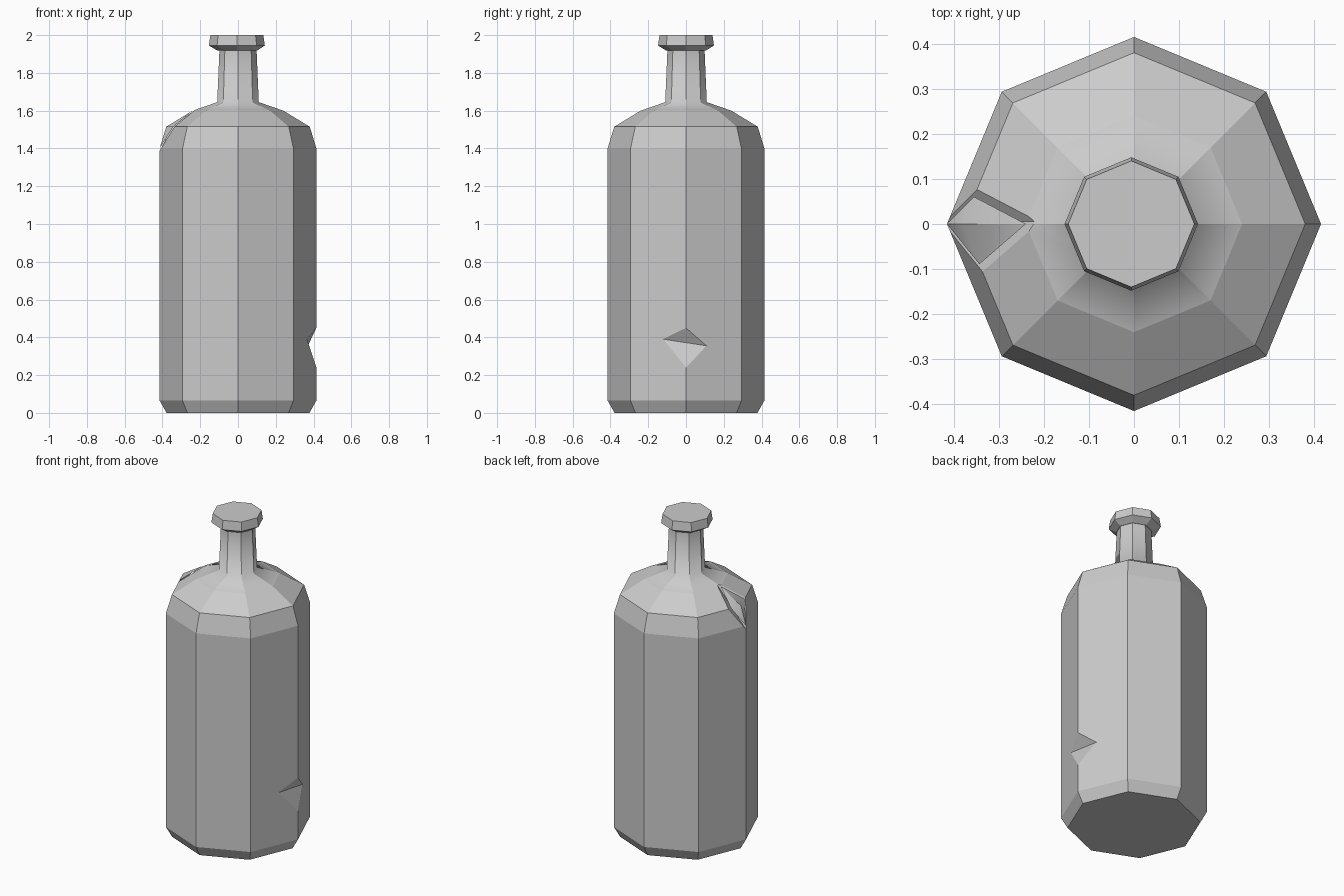
import bpy
import bmesh
from math import cos, sin, pi
from mathutils import Vector

if "Cube" in bpy.data.objects:
    bpy.data.objects.remove(bpy.data.objects["Cube"], do_unlink=True)

SIDES = 8
NECK_BASE = 1.645
SHOULDER = 1.515

grey = bpy.data.materials.new("plain grey")
grey.use_nodes = True
grey.diffuse_color = (0.6, 0.6, 0.6, 1)
grey.node_tree.nodes["Principled BSDF"].inputs["Base Color"].default_value = (0.6, 0.6, 0.6, 1)


def add_object(name, bm):
    bmesh.ops.recalc_face_normals(bm, faces=bm.faces)
    mesh = bpy.data.meshes.new(name)
    bm.to_mesh(mesh)
    bm.free()
    obj = bpy.data.objects.new(name, mesh)
    bpy.context.collection.objects.link(obj)
    mesh.materials.append(grey)
    return obj


def lathe(name, profile):
    """Closed eight-sided solid from (radius, height, x offset) rings."""
    bm = bmesh.new()
    rings = []
    for r, z, dx in profile:
        rings.append([bm.verts.new((r * cos(2 * pi * i / SIDES) + dx,
                                    r * sin(2 * pi * i / SIDES), z))
                      for i in range(SIDES)])
    for low, high in zip(rings, rings[1:]):
        for i in range(SIDES):
            j = (i + 1) % SIDES
            bm.faces.new((low[i], low[j], high[j], high[i]))
    bm.faces.new(rings[0])
    bm.faces.new(rings[-1])
    return add_object(name, bm)


def chip(target, name, a, b, top, bottom):
    """Cut a wedge whose fold runs from a to b, opening to top and bottom."""
    a, b, top, bottom = map(Vector, (a, b, top, bottom))
    mid = (a + b) / 2
    bm = bmesh.new()
    verts = [bm.verts.new(mid + (p - mid) * 1.4) for p in (a, b, top, bottom)]
    for skip in range(4):
        bm.faces.new([v for i, v in enumerate(verts) if i != skip])
    cutter = add_object(name, bm)
    cutter.hide_render = True
    mod = target.modifiers.new(name, 'BOOLEAN')
    mod.operation = 'DIFFERENCE'
    mod.solver = 'EXACT'
    mod.object = cutter
    bpy.context.view_layer.objects.active = target
    bpy.ops.object.modifier_apply(modifier=name)
    bpy.data.objects.remove(cutter, do_unlink=True)


# Body, shoulder and neck in one piece
bottle = lathe("bottle_body", [
    (0.378, 0, 0), (0.415, 0.065, 0), (0.415, 1.40, 0), (0.38, SHOULDER, 0),
    (0.24, 1.6, 0), (0.11, NECK_BASE, 0), (0.098, 1.93, 0)])

# Chips in the lower left edge and the right shoulder
chip(bottle, "edge_chip", (0.365, -0.12, 0.39), (0.37, 0.11, 0.355),
     (0.415, 0, 0.45), (0.415, 0, 0.24))
chip(bottle, "shoulder_chip", (-0.355, 0.06, SHOULDER), (-0.343, -0.09, SHOULDER),
     (-0.24, 0, 1.6), (-0.415, 0, 1.40))

# Facets stay crisp; only the neck base and the shoulder chip's fold blend
mesh = bottle.data
for poly in mesh.polygons:
    poly.use_smooth = True
for edge in mesh.edges:
    p, q = (mesh.vertices[i].co for i in edge.vertices)
    neck_ring = all(abs(v.z - NECK_BASE) < 0.002 for v in (p, q))
    fold = all(abs(v.z - SHOULDER) < 0.01 and v.x < 0 and abs(v.y) < 0.12 for v in (p, q))
    edge.use_edge_sharp = not (neck_ring or fold)

# Slightly off-centre lip
lip = lathe("bottle_lip", [(0.105, 1.918, -0.004), (0.148, 1.945, -0.006), (0.14, 2.0, -0.006)])
